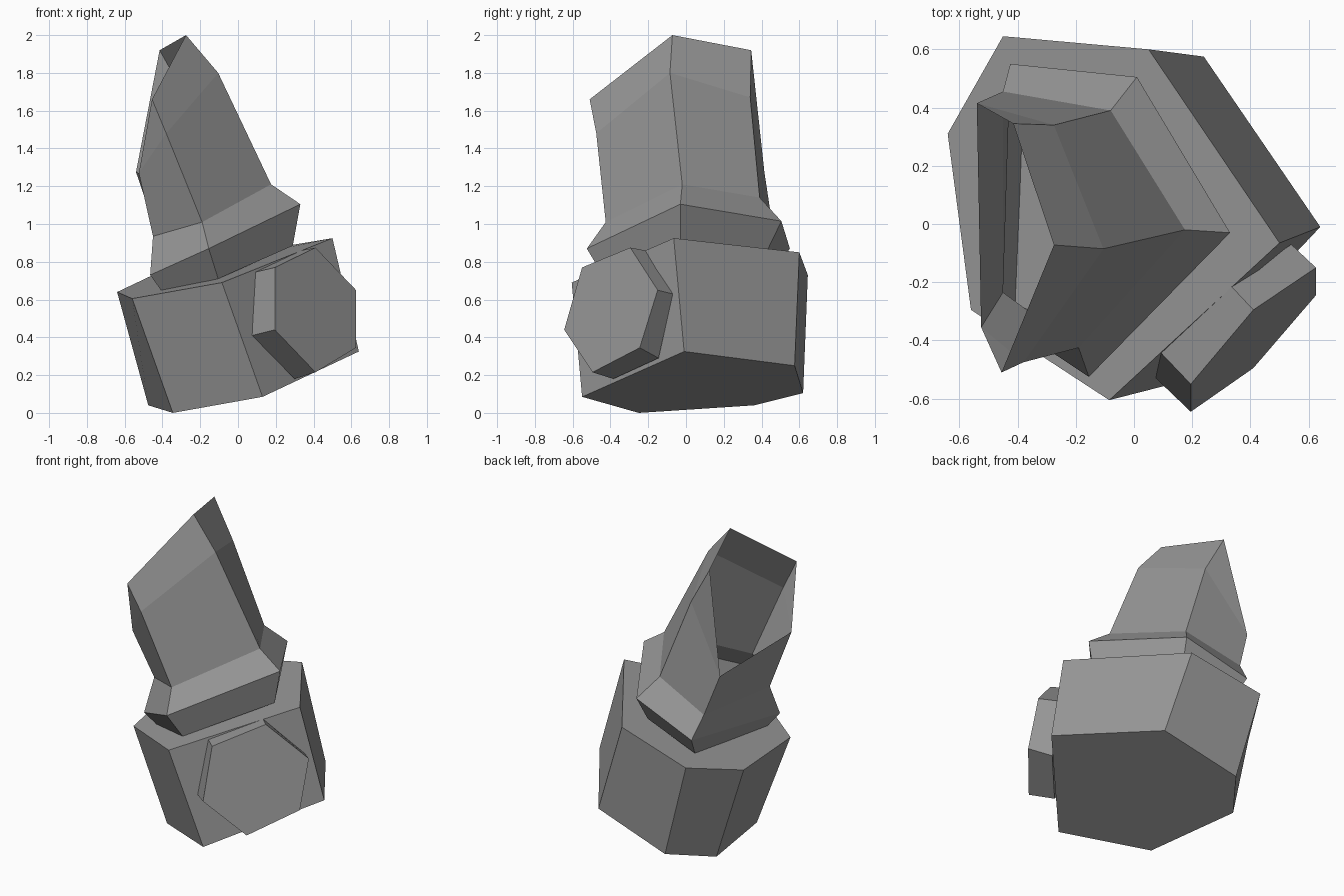
import bpy, bmesh
from mathutils import Vector

if "Cube" in bpy.data.objects:
    bpy.data.objects.remove(bpy.data.objects["Cube"])

# Dark grey for every part
grey = bpy.data.materials.new("dark_grey")
grey.diffuse_color = (.31, .31, .31, 1)
grey.use_nodes = True
grey.node_tree.nodes["Principled BSDF"].inputs["Base Color"].default_value = grey.diffuse_color


def loft(name, rings, caps=True, tip=(), tip_faces=()):
    """Bridge equal-sized rings with flat quads; optionally cap or add a tip."""
    bm = bmesh.new()
    loops = [[bm.verts.new(p) for p in ring] for ring in rings]
    n = len(loops[0])
    for low, high in zip(loops, loops[1:]):
        for i in range(n):
            j = (i + 1) % n
            bm.faces.new((low[i], low[j], high[j], high[i]))
    if caps:
        bm.faces.new(loops[0][::-1])
        bm.faces.new(loops[-1])
    # tip faces index the last ring first, then the extra tip points
    pool = loops[-1] + [bm.verts.new(p) for p in tip]
    for face in tip_faces:
        bm.faces.new([pool[i] for i in face])
    bmesh.ops.recalc_face_normals(bm, faces=bm.faces)
    mesh = bpy.data.meshes.new(name)
    bm.to_mesh(mesh)
    bm.free()
    mesh.materials.append(grey)
    obj = bpy.data.objects.new(name, mesh)
    bpy.context.collection.objects.link(obj)
    return obj


# Six-sided leaning base block
loft("base_block", [
    [(.13, -.55, .085), (.64, -.01, .325), (.24, .575, .25),
     (-.28, .62, .105), (-.475, .36, .04), (-.345, -.25, 0)],
    [(-.085, -.605, .69), (.5, -.065, .925), (.05, .6, .85),
     (-.45, .645, .73), (-.64, .31, .64), (-.56, -.295, .605)],
])

# Hexagonal plate on the front right face
front = [Vector(p) for p in (
    (.195, -.55, .77), (.41, -.295, .875), (.625, -.15, .65),
    (.625, -.245, .345), (.41, -.495, .215), (.195, -.645, .44))]
back = [Vector(p) for p in (
    (.09, -.44, .745), (.335, -.215, .86), (.54, -.07, .63),
    (.52, -.145, .29), (.3, -.385, .18), (.075, -.53, .41))]
loft("side_plate", [back, front])

# Hollow five-sided horn: flared skirt, neck, shaft, and a tip open on the left
loft("horn_shell", [
    [(-.105, -.43, .71), (.29, -.03, .885), (-.02, .43, .86),
     (-.38, .45, .735), (-.405, -.27, .645)],
    [(-.155, -.525, .87), (.33, -.03, 1.105), (.01, .505, 1.015),
     (-.425, .55, .87), (-.465, -.32, .73)],
    [(-.19, -.425, 1.01), (.175, -.02, 1.21), (-.08, .39, 1.14),
     (-.45, .455, 1.01), (-.45, -.235, .935)],
    [(-.38, -.475, 1.48), (-.105, -.085, 1.8), (-.275, .34, 1.67),
     (-.54, .415, 1.275), (-.525, -.355, 1.27)],
], caps=False,
    tip=[(-.275, -.072, 2), (-.415, .345, 1.92), (-.455, -.51, 1.66)],
    tip_faces=[(0, 1, 5, 7), (1, 2, 6, 5), (2, 3, 6), (4, 0, 7)])
